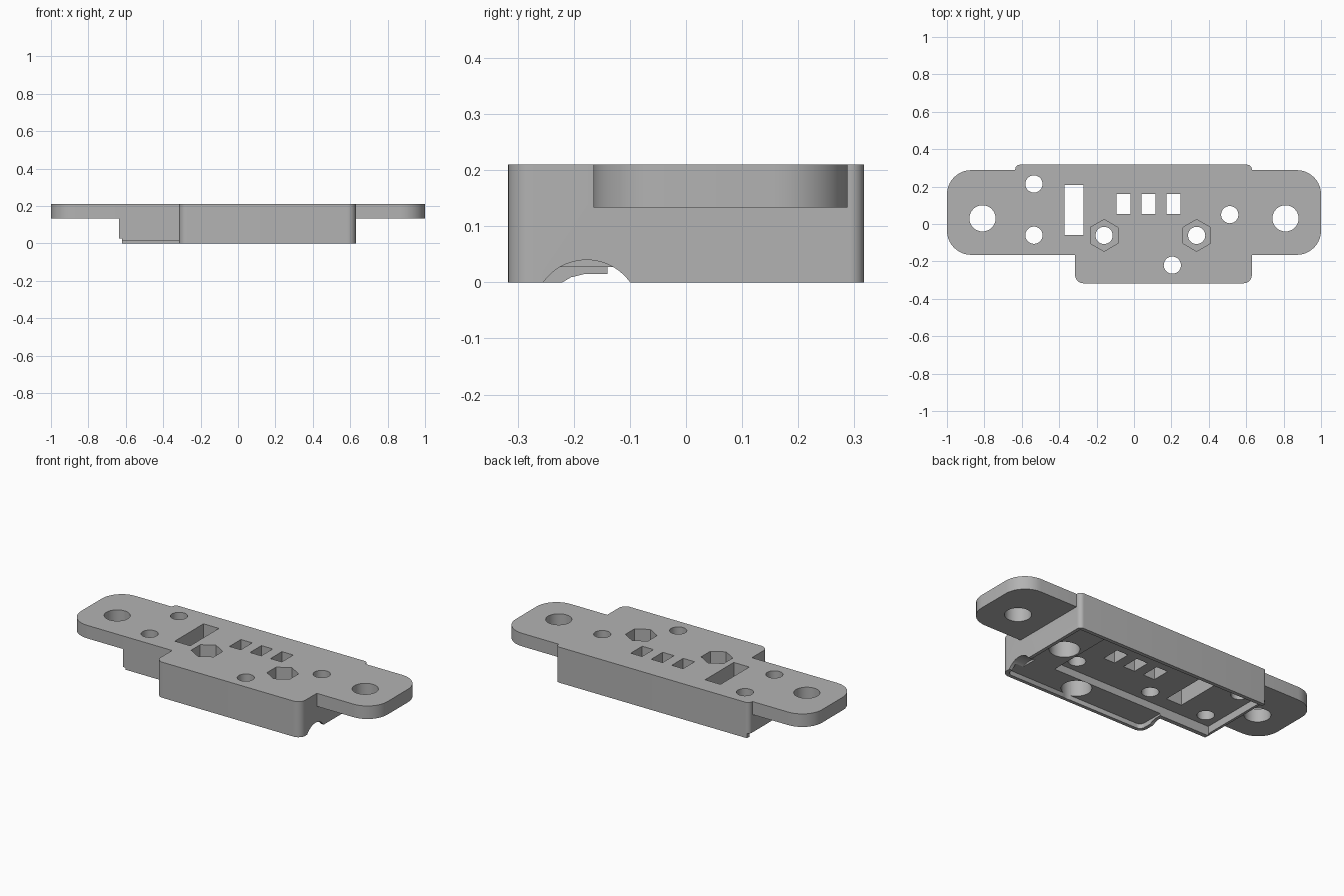
import bpy, bmesh, math
from mathutils import Vector

cube = bpy.data.objects.get("Cube")
if cube:
    bpy.data.objects.remove(cube, do_unlink=True)

grey = bpy.data.materials.new("plain_grey")
grey.use_nodes = True
grey.diffuse_color = (0.45, 0.45, 0.45, 1)
grey.node_tree.nodes["Principled BSDF"].inputs["Base Color"].default_value = (0.45, 0.45, 0.45, 1)


def rounded(points, radii, steps=10):
    """Round every convex corner of an outline by its own radius."""
    out, n = [], len(points)
    for i, r in enumerate(radii):
        p = Vector(points[i])
        if r == 0:
            out.append(p)
            continue
        a = (Vector(points[i - 1]) - p).normalized()
        b = (Vector(points[(i + 1) % n]) - p).normalized()
        centre = p + (a + b) * r
        for k in range(steps + 1):
            t = k / steps * math.pi / 2
            out.append(centre - b * r * math.cos(t) - a * r * math.sin(t))
    return out


def rect(x0, x1, y0, y1):
    return [(x0, y0), (x1, y0), (x1, y1), (x0, y1)]


def ring(x, y, r, n=48):
    """Regular polygon with one corner pointing along +y."""
    return [(x + r * math.sin(2 * math.pi * i / n), y + r * math.cos(2 * math.pi * i / n))
            for i in range(n)]


def prism(name, points, lo, hi, along_x=False):
    """Extrude an outline along z, or a (y, z) outline along x."""
    bm = bmesh.new()
    verts = [bm.verts.new((lo, p[0], p[1]) if along_x else (p[0], p[1], lo)) for p in points]
    face = bm.faces.new(verts)
    moved = bmesh.ops.extrude_face_region(bm, geom=[face])["geom"]
    shift = Vector((hi - lo, 0, 0)) if along_x else Vector((0, 0, hi - lo))
    bmesh.ops.translate(bm, vec=shift, verts=[v for v in moved if isinstance(v, bmesh.types.BMVert)])
    bmesh.ops.recalc_face_normals(bm, faces=bm.faces)
    mesh = bpy.data.meshes.new(name)
    bm.to_mesh(mesh)
    bm.free()
    mesh.materials.append(grey)
    obj = bpy.data.objects.new(name, mesh)
    bpy.context.collection.objects.link(obj)
    return obj


def combine(target, tool, operation):
    """Apply a boolean and discard the tool."""
    tool.hide_render = True
    mod = target.modifiers.new(tool.name, 'BOOLEAN')
    mod.operation, mod.object, mod.solver = operation, tool, 'EXACT'
    bpy.context.view_layer.objects.active = target
    bpy.ops.object.modifier_apply(modifier=mod.name)
    bpy.data.objects.remove(tool, do_unlink=True)


TOP, SHALLOW, DEEP = 0.21, 0.027, 0.07

# Main housing with its forward step, and the mounting flange
body_outline = [(-0.315, -0.317), (0.63, -0.317), (0.63, 0.317), (-0.635, 0.317),
                (-0.635, -0.165), (-0.315, -0.165)]
housing = prism("housing", rounded(body_outline, [0.045, 0.045, 0.025, 0.025, 0, 0]), 0, TOP)
flange = prism("flange", rounded(rect(-1, 1, -0.165, 0.288), [0.13] * 4), 0.133, TOP)
combine(housing, flange, 'UNION')

cutters = []

# Underside: shallow recess, then the deeper board pocket
recess = [(-0.295, -0.297), (0.61, -0.297), (0.61, 0.295), (-0.62, 0.295),
          (-0.62, -0.14), (-0.295, -0.14)]
cutters.append(prism("recess", rounded(recess, [0.03, 0.03, 0, 0, 0, 0]), -0.1, SHALLOW))
cutters.append(prism("board_pocket", rect(-0.62, 0.42, -0.14, 0.295), -0.1, DEEP))

# Open end, lowered step wall and round cable notch
cutters.append(prism("open_end", rect(-0.7, -0.62, -0.4, 0.4), -0.1, SHALLOW))
ramp = [(-0.22, -0.1), (-0.22, 0), (-0.205, 0.009), (-0.18, 0.015), (-0.13, 0.015), (-0.13, -0.1)]
cutters.append(prism("low_wall", ramp, -0.7, -0.29, along_x=True))
cutters.append(prism("cable_notch", ring(-0.177, -0.055, 0.095), 0.56, 0.7, along_x=True))

# Mounting holes in the flange
for x in (-0.81, 0.81):
    cutters.append(prism("mount_hole", ring(x, 0.03, 0.07), -0.1, 0.3))

# Plain and counterbored screw holes
for x, y, bored in ((-0.535, 0.214, False), (-0.535, -0.06, False),
                    (0.512, 0.05, True), (0.205, -0.22, True)):
    cutters.append(prism("screw_hole", ring(x, y, 0.046), -0.1, 0.3))
    if bored:
        cutters.append(prism("counterbore", ring(x, y, 0.08), -0.1, 0.13))

# Hexagonal nut seats with through holes
for x in (-0.16, 0.335):
    cutters.append(prism("nut_hole", ring(x, -0.061, 0.046), -0.1, 0.3))
    cutters.append(prism("nut_seat", ring(x, -0.061, 0.085, 6), 0.13, 0.3))

# Long slot and three small windows
cutters.append(prism("slot", rect(-0.371, -0.27, -0.06, 0.208), -0.1, 0.3))
for x in (-0.056, 0.078, 0.212):
    cutters.append(prism("window", rect(x - 0.037, x + 0.037, 0.053, 0.16), -0.1, 0.3))

for cutter in cutters:
    combine(housing, cutter, 'DIFFERENCE')

# Smooth the rounded walls, keep the edges crisp
for obj in bpy.context.selected_objects:
    obj.select_set(False)
housing.select_set(True)
bpy.context.view_layer.objects.active = housing
bpy.ops.object.shade_smooth_by_angle(angle=math.radians(30))
